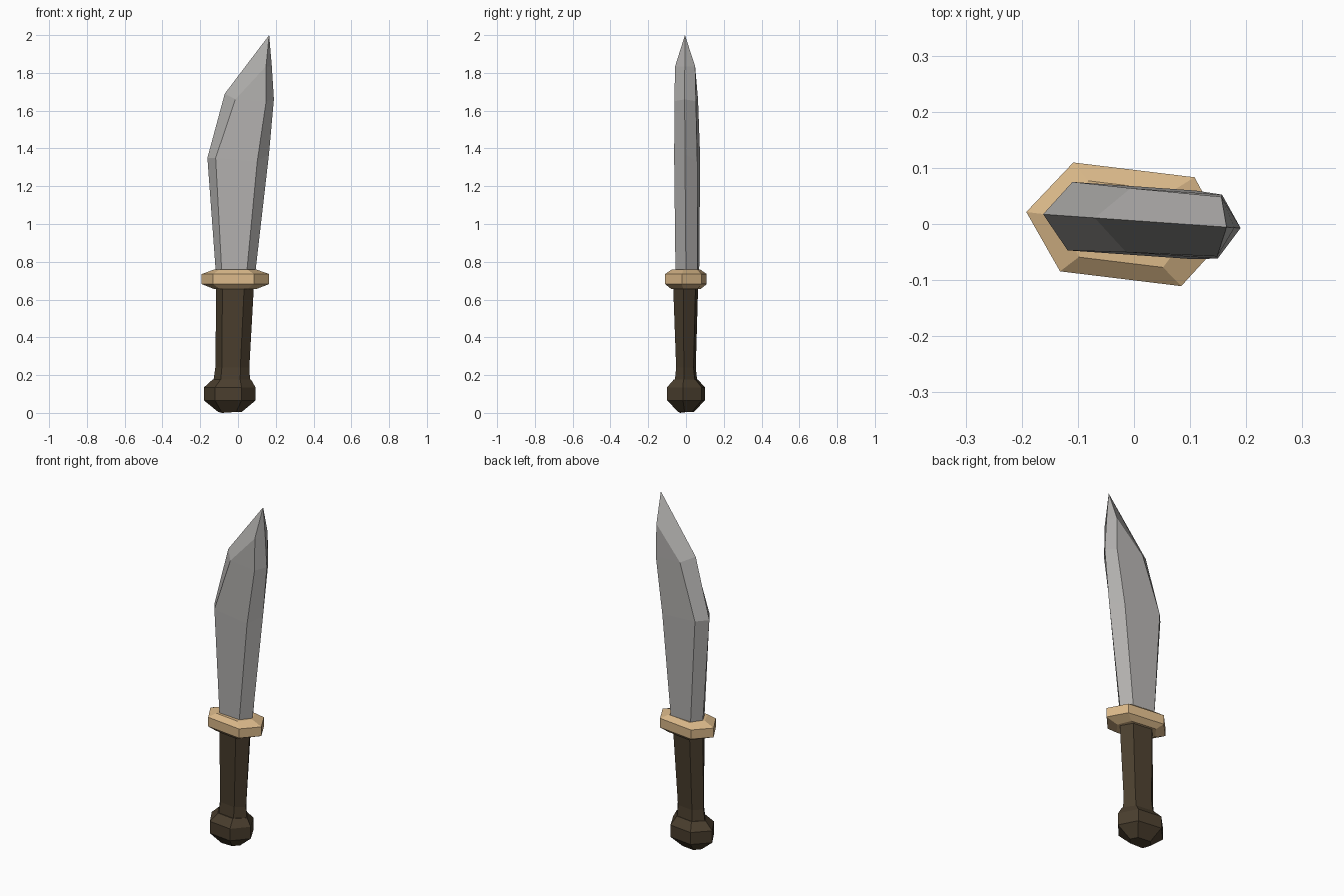
import bpy, bmesh


def material(name, rgb):
    m = bpy.data.materials.new(name)
    m.diffuse_color = (*rgb, 1)
    return m


steel = material("grey steel", (0.44, 0.43, 0.42))
tan = material("tan guard", (0.70, 0.48, 0.25))
brown = material("dark brown wood", (0.068, 0.048, 0.027))


def loft(name, mat, rings, slope, y0):
    """Skin six-sided rings. Each ring: x of left edge, left flat corner,
    right flat corner, right edge; z (one, or one per x); half thickness.
    The section is turned slightly about z by the slope."""
    bm = bmesh.new()
    loops = []
    for xs, z, h in rings:
        zs = z if isinstance(z, tuple) else (z,) * 4
        loop = []
        for i, side in ((0, 0), (1, -1), (2, -1), (3, 0), (2, 1), (1, 1)):
            x = xs[i]
            y = y0 - slope * x + side * h
            loop.append(bm.verts.new((x + side * slope * h, y, zs[i])))
        loops.append(loop)
    for a, b in zip(loops, loops[1:]):
        for i in range(6):
            j = (i + 1) % 6
            bm.faces.new((a[i], a[j], b[j], b[i]))
    bm.faces.new(loops[0][::-1])
    bm.faces.new(loops[-1])
    bmesh.ops.remove_doubles(bm, verts=bm.verts, dist=0.0005)
    bmesh.ops.recalc_face_normals(bm, faces=bm.faces)
    me = bpy.data.meshes.new(name)
    bm.to_mesh(me)
    bm.free()
    me.materials.append(mat)
    ob = bpy.data.objects.new(name, me)
    bpy.context.collection.objects.link(ob)
    return ob


# Blade: bevelled edges, sweeping to a clipped point
loft("blade", steel, [
    ((-0.115, -0.08, 0.047, 0.088), 0.71, 0.058),
    ((-0.162, -0.114, 0.106, 0.164), (1.35, 1.35, 1.33, 1.37), 0.061),
    ((-0.07, -0.01, 0.153, 0.190), (1.69, 1.66, 1.65, 1.66), 0.057),
    ((0.165, 0.152, 0.152, 0.179), (2.0, 1.835, 1.835, 1.835), (0.053)),
    ((0.165, 0.165, 0.165, 0.165), 2.0, 0.0),
], 0.07, 0.006)

# Cross guard: chamfered hexagonal plate
loft("guard", tan, [
    ((-0.130, -0.09, 0.06, 0.10), 0.657, 0.07),
    ((-0.192, -0.12, 0.096, 0.165), 0.682, 0.097),
    ((-0.192, -0.12, 0.096, 0.165), 0.735, 0.097),
    ((-0.130, -0.09, 0.06, 0.10), 0.758, 0.068),
], 0.122, -0.002)

# Grip: slightly waisted
loft("grip", brown, [
    ((-0.130, -0.085, 0.018, 0.064), 0.17, 0.053),
    ((-0.120, -0.08, 0.018, 0.060), 0.24, 0.046),
    ((-0.115, -0.075, 0.04, 0.084), 0.67, 0.059),
], 0.122, -0.004)

# Pommel: faceted knob
loft("pommel", brown, [
    ((-0.105, -0.08, -0.005, 0.02), 0.005, 0.036),
    ((-0.180, -0.11, 0.03, 0.093), 0.066, 0.092),
    ((-0.180, -0.11, 0.03, 0.093), 0.135, 0.092),
    ((-0.133, -0.085, 0.018, 0.068), 0.178, 0.056),
], 0.122, -0.005)
bpy.data.objects["pommel"].data.vertices[1].co.z = 0.0
